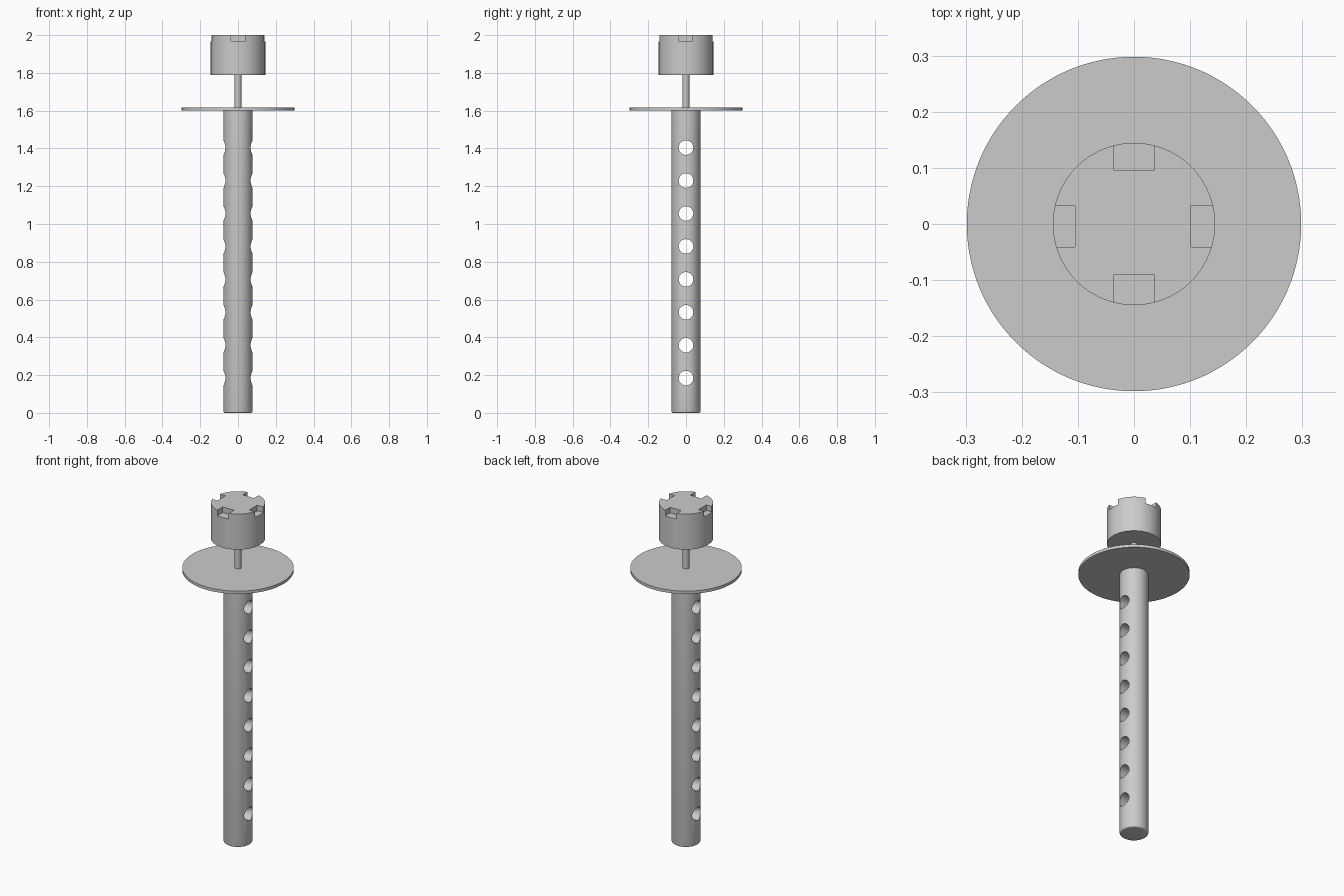
import bpy, bmesh
from math import radians
from mathutils import Matrix

if "Cube" in bpy.data.objects:
    bpy.data.objects.remove(bpy.data.objects["Cube"])


def new_object(name, bm):
    mesh = bpy.data.meshes.new(name)
    bm.to_mesh(mesh)
    bm.free()
    obj = bpy.data.objects.new(name, mesh)
    bpy.context.collection.objects.link(obj)
    return obj


def cylinder(name, radius, z0, z1, sides=96):
    bm = bmesh.new()
    bmesh.ops.create_cone(bm, cap_ends=True, segments=sides, radius1=radius, radius2=radius,
                          depth=z1 - z0, matrix=Matrix.Translation((0, 0, (z0 + z1) / 2)))
    return new_object(name, bm)


def activate(obj):
    bpy.ops.object.select_all(action='DESELECT')
    obj.select_set(True)
    bpy.context.view_layer.objects.active = obj


def cut(obj, cutter):
    mod = obj.modifiers.new("cut", 'BOOLEAN')
    mod.operation = 'DIFFERENCE'
    mod.solver = 'EXACT'
    mod.object = cutter
    cutter.hide_render = True
    activate(obj)
    bpy.ops.object.modifier_apply(modifier=mod.name)
    bpy.data.objects.remove(cutter)


# Shaft with a rounded bottom rim
bm = bmesh.new()
bmesh.ops.create_cone(bm, cap_ends=True, segments=96, radius1=0.077, radius2=0.077,
                      depth=1.605, matrix=Matrix.Translation((0, 0, 0.8025)))
rim = [e for e in bm.edges if all(v.co.z < 0.01 for v in e.verts)]
bmesh.ops.bevel(bm, geom=rim, offset=0.008, segments=3, profile=0.5, affect='EDGES')
shaft = new_object("shaft", bm)

# Row of holes running through the shaft along x
bm = bmesh.new()
for i in range(8):
    place = Matrix.Translation((0, 0, 0.184 + i * 0.1743)) @ Matrix.Rotation(radians(90), 4, 'Y')
    bmesh.ops.create_cone(bm, cap_ends=True, segments=48, radius1=0.0385, radius2=0.0385,
                          depth=0.4, matrix=place)
cut(shaft, new_object("hole_cutter", bm))

# Flange disc and thin neck
flange = cylinder("flange", 0.298, 1.60, 1.617, 128)
neck = cylinder("neck", 0.0175, 1.61, 1.80, 48)

# Head with four notches in its top rim (x0, x1, y0, y1)
head = cylinder("head", 0.1446, 1.79, 2.0)
bm = bmesh.new()
for x0, x1, y0, y1 in ((-0.0365, 0.0365, 0.096, 0.2), (-0.0365, 0.0365, -0.2, -0.091),
                       (0.102, 0.2, -0.041, 0.033), (-0.2, -0.105, -0.041, 0.033)):
    place = (Matrix.Translation(((x0 + x1) / 2, (y0 + y1) / 2, 2.017))
             @ Matrix.Diagonal((x1 - x0, y1 - y0, 0.1, 1)))
    bmesh.ops.create_cube(bm, size=1, matrix=place)
cut(head, new_object("notch_cutter", bm))

for part in (shaft, flange, neck, head):
    activate(part)
    bpy.ops.object.shade_smooth_by_angle(angle=radians(35))
